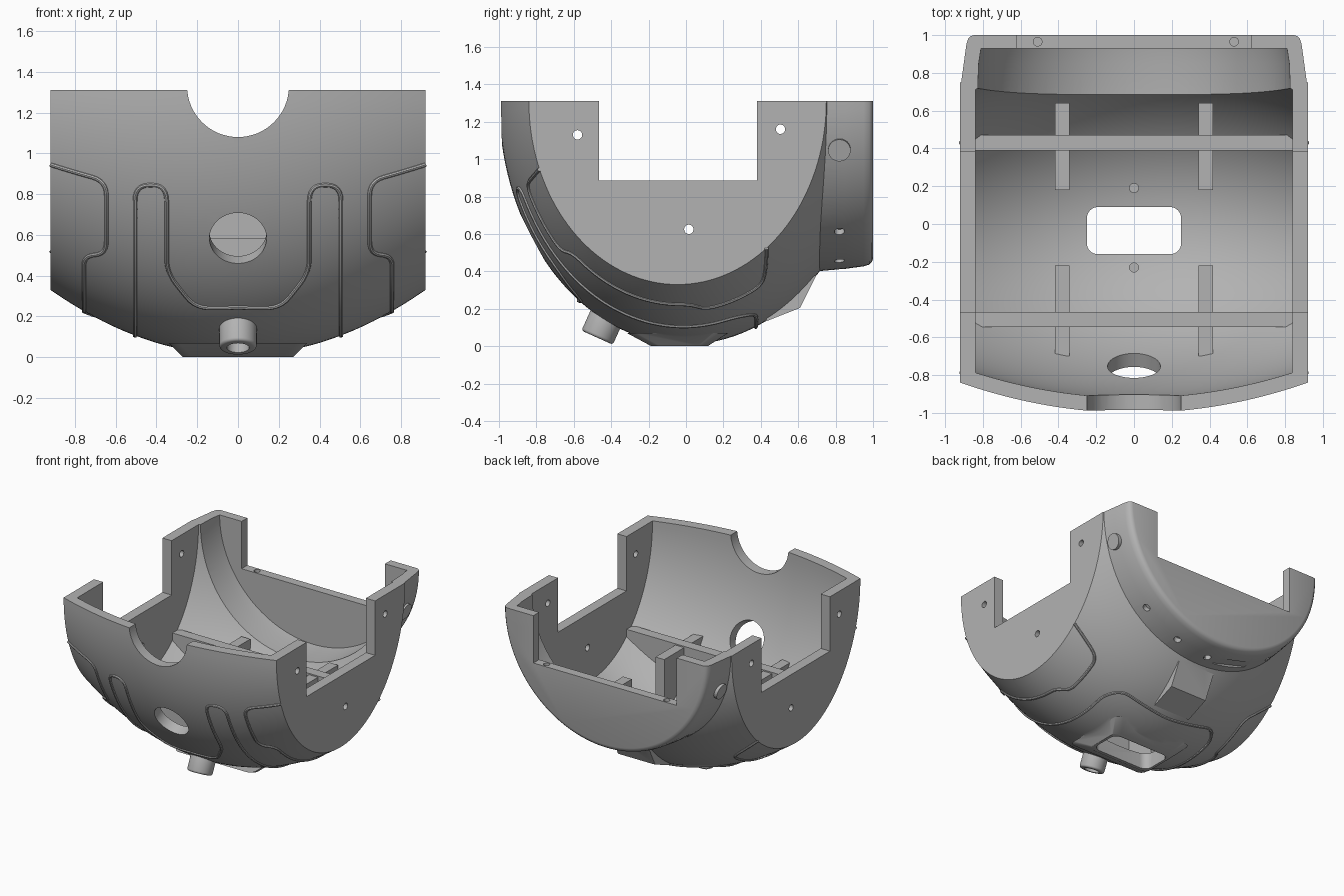
import bpy, bmesh, math
from math import sin, cos, pi
from mathutils import Vector

if "Cube" in bpy.data.objects:
    bpy.data.objects.remove(bpy.data.objects["Cube"], do_unlink=True)

TOP = 1.31
HALF = 0.92

grey = bpy.data.materials.new("plain grey")
grey.use_nodes = True
grey.diffuse_color = (0.45, 0.45, 0.45, 1)
grey.node_tree.nodes["Principled BSDF"].inputs["Base Color"].default_value = (0.45, 0.45, 0.45, 1)


# ---- helpers -------------------------------------------------------------
def activate(ob):
    bpy.ops.object.select_all(action='DESELECT')
    ob.select_set(True)
    bpy.context.view_layer.objects.active = ob


def loft(name, sections):
    """Closed solid through matching polygon sections."""
    bm = bmesh.new()
    rings = [[bm.verts.new(p) for p in s] for s in sections]
    n = len(rings[0])
    for a, b in zip(rings, rings[1:]):
        for i in range(n):
            j = (i + 1) % n
            bm.faces.new((a[i], a[j], b[j], b[i]))
    bm.faces.new(rings[0])
    bm.faces.new(rings[-1][::-1])
    bmesh.ops.recalc_face_normals(bm, faces=bm.faces)
    mesh = bpy.data.meshes.new(name)
    bm.to_mesh(mesh)
    bm.free()
    ob = bpy.data.objects.new(name, mesh)
    bpy.context.collection.objects.link(ob)
    return ob


def box(name, x, y, z, turn=0):
    lo, hi = Vector((x[0], y[0], z[0])), Vector((x[1], y[1], z[1]))
    bpy.ops.mesh.primitive_cube_add(size=1, location=(lo + hi) / 2, rotation=(0, turn, 0))
    ob = bpy.context.object
    ob.name, ob.scale = name, hi - lo
    return ob


def rod(name, centre, axis, radius, length, sides=40):
    turn = Vector(axis).to_track_quat('Z', 'Y').to_euler()
    bpy.ops.mesh.primitive_cylinder_add(vertices=sides, radius=radius, depth=length,
                                        location=centre, rotation=turn)
    bpy.context.object.name = name
    return bpy.context.object


def combine(ob, other, operation='DIFFERENCE', keep=False):
    bpy.context.view_layer.update()
    activate(ob)
    mod = ob.modifiers.new("combine", 'BOOLEAN')
    mod.operation, mod.solver, mod.object = operation, 'EXACT', other
    bpy.ops.object.modifier_apply(modifier=mod.name)
    if not keep:
        bpy.data.objects.remove(other, do_unlink=True)


def finish(ob):
    ob.data.materials.clear()
    ob.data.materials.append(grey)
    activate(ob)
    bpy.ops.object.shade_smooth_by_angle(angle=math.radians(32))


# ---- bowl surface: an ellipse that shrinks towards the flat sides ---------
def bowl_point(x, t, inset=0.0):
    f = (x / HALF) ** 2
    return Vector((x, -0.045 * f - (1 - 0.205 * f - inset) * cos(t),
                   TOP - (1.3 - 0.32 * f - inset) * sin(t)))


def bowl_solid(name, half, inset, top):
    sections = []
    for i in range(37):
        x = half * (i / 18 - 1)
        arc = [bowl_point(x, pi * k / 72, inset) for k in range(73)]
        sections.append([Vector((x, arc[0].y, top))] + arc + [Vector((x, arc[-1].y, top))])
    return loft(name, sections)


def rim_solid(name, rx, rz, top, steps, lean=0.0):
    """U-shaped rear band: steps are (y, scale) pairs."""
    sections = []
    for n, (y, s) in enumerate(steps):
        arc = [(rx * s * cos(pi * k / 64), TOP - rz * s * sin(pi * k / 64)) for k in range(65)]
        arc = [(arc[0][0], top)] + arc + [(arc[-1][0], top)]
        tilt = lean if n == 0 else 0
        sections.append([Vector((x, y + tilt * (z - 0.4), z)) for x, z in arc])
    return loft(name, sections)


def rounded_rect(hx, hy, cy, r, z):
    pts = []
    for q, (sx, sy) in enumerate(((1, 1), (-1, 1), (-1, -1), (1, -1))):
        for k in range(9):
            a = pi / 2 * (q + k / 8)
            pts.append(Vector((sx * (hx - r) + r * cos(a), cy + sy * (hy - r) + r * sin(a), z)))
    return pts


# ---- main shell ----------------------------------------------------------
shell = bowl_solid("shell", HALF, 0, 1.37)
combine(shell, rim_solid("rear_rim", 0.915, 0.91, 1.41,
        [(0.69, 1), (0.85, 0.985), (0.95, 0.97), (0.98, 0.96), (0.994, 0.945), (1.0, 0.925)], 0.065), 'UNION')
combine(shell, loft("bottom_pad", [rounded_rect(0.27, 0.15, -0.035, 0.05, 0),
                                   rounded_rect(0.34, 0.27, -0.045, 0.05, 0.07)]), 'UNION')
wedge = [(0.42, 0.13), (0.61, 0.205), (0.7, 0.385), (0.63, 0.34), (0.46, 0.19)]
combine(shell, loft("rear_wedge", [[Vector((x, y, z)) for y, z in wedge] for x in (-0.16, 0.16)]), 'UNION')

# hollow inside and open top
combine(shell, bowl_solid("cavity", 0.84, 0.08, 1.5))
combine(shell, rim_solid("rim_cavity", 0.835, 0.82, 1.53, [(0.5, 1), (0.85, 0.985), (0.93, 0.97)]))
combine(shell, box("top_cut", (-2, 2), (-2, 2), (TOP, 2)))

# notches in the sides, back and front
combine(shell, box("side_notch", (-2, 2), (-0.465, 0.38), (0.885, 2)))
combine(shell, box("back_notch", (-0.62, 0.62), (0.8, 1.2), (0.94, 2)))
combine(shell, rod("front_notch", (0, -0.9, 1.33), (0, 1, 0), 0.25, 0.6, 64))

# front port and bottom opening
combine(shell, rod("front_port", (0, -0.8, 0.595), (0, -0.89, -0.45), 0.14, 0.4, 64))
combine(shell, loft("bottom_opening", [rounded_rect(0.25, 0.125, -0.035, 0.06, z) for z in (-0.1, 0.3)]))

# screw holes through the sides, in the floor and on the back wall
for y, z in ((-0.58, 1.13), (0.505, 1.16), (0.015, 0.625)):
    combine(shell, rod("side_hole", (0, y, z), (1, 0, 0), 0.025, 2.4, 24))
for y in (0.19, -0.23):
    combine(shell, rod("floor_hole", (0, y, 0.16), (0, 0, 1), 0.024, 0.18, 24))
for x in (-0.51, 0.53):
    combine(shell, rod("back_hole", (x, 0.965, 0.94), (0, 0, 1), 0.023, 0.1, 24))

# small holes and a shallow slot around the rear rim
for degrees in (51, 72, 90, 129):
    a = math.radians(degrees)
    combine(shell, rod("rim_hole", (0.9 * cos(a), 0.82, TOP - 0.89 * sin(a)),
                       (cos(a), 0, -sin(a)), 0.027, 0.06, 24))
combine(shell, box("rim_slot", (-0.39, -0.08), (0.78, 0.87), (0.425, 0.455), math.radians(15)))
finish(shell)

# ---- inner ribs, trimmed to the bowl -------------------------------------
trimmer = bowl_solid("rib_trimmer", 0.88, 0.04, 1.4)
ribs = [box("rear_cross_rib", (-0.86, 0.86), (0.39, 0.47), (0, 0.585)),
        box("front_cross_rib", (-0.86, 0.86), (-0.545, -0.465), (0, 0.585))]
for side in (-1, 1):
    x = (side * 0.38 - 0.038, side * 0.38 + 0.038)
    ribs.append(box("rear_long_rib", x, (0.18, 0.64), (0, 0.575)))
    ribs.append(box("front_long_rib", x, (-0.7, -0.22), (0, 0.575)))
for rib in ribs:
    combine(rib, trimmer, 'INTERSECT', keep=True)
    finish(rib)
bpy.data.objects.remove(trimmer, do_unlink=True)

# ---- drain nozzle and side buttons ---------------------------------------
axis = Vector((0, 0.41, 0.91)).normalized()
tip = Vector((0, -0.475, 0.046))
nozzle = rod("nozzle", tip + axis * 0.08, axis, 0.092, 0.16, 48)
activate(nozzle)
bevel = nozzle.modifiers.new("round", 'BEVEL')
bevel.width, bevel.segments = 0.015, 3
bpy.ops.object.modifier_apply(modifier=bevel.name)
combine(nozzle, rod("nozzle_bore", tip, axis, 0.055, 0.2, 48))
finish(nozzle)
for side in (-1, 1):
    finish(rod("rim_button", (side * 0.85, 0.82, 1.055), (side, 0, -0.25), 0.06, 0.07))


# ---- raised panel lines on the bowl --------------------------------------
def at_height(x, z):
    return Vector((x, math.asin((TOP - z) / (1.3 - 0.32 * (x / HALF) ** 2))))


def at_depth(x, y):
    f = (x / HALF) ** 2
    return Vector((x, math.acos(-(y + 0.045 * f) / (1 - 0.205 * f))))


def panel_line(name, pts, radius=0.07):
    path = [pts[0]]
    for a, p, b in zip(pts, pts[1:], pts[2:]):
        start = p + (a - p) * min(0.48, radius / (a - p).length)
        end = p + (b - p) * min(0.48, radius / (b - p).length)
        path += [start * (1 - u) ** 2 + p * 2 * u * (1 - u) + end * u * u
                 for u in (k / 6 for k in range(7))]
    path.append(pts[-1])
    fine = []
    for a, b in zip(path, path[1:]):
        steps = max(1, int((b - a).length / 0.04))
        fine += [a.lerp(b, k / steps) for k in range(steps)]
    fine.append(path[-1])
    curve = bpy.data.curves.new(name, 'CURVE')
    curve.dimensions = '3D'
    curve.bevel_depth, curve.bevel_resolution, curve.use_fill_caps = 0.011, 2, True
    line = curve.splines.new('POLY')
    line.points.add(len(fine) - 1)
    for point, p in zip(line.points, fine):
        point.co = (*bowl_point(p.x, p.y), 1)
    ob = bpy.data.objects.new(name, curve)
    bpy.context.collection.objects.link(ob)
    activate(ob)
    bpy.ops.object.convert(target='MESH')
    finish(bpy.context.object)


def flip(pts):
    return [Vector((-p.x, p.y)) for p in pts]


half = [at_height(0, 0.245), at_height(0.21, 0.245), at_height(0.35, 0.42), at_height(0.35, 0.845),
        at_height(0.505, 0.845), at_depth(0.505, 0.26), at_depth(0.42, 0.37), at_depth(0, 0.37)]
panel_line("centre_panel_line", half + flip(half)[-2:0:-1] + half[:1])

edge = [at_height(0.92, 0.945), at_height(0.645, 0.865), at_height(0.645, 0.51), at_height(0.755, 0.5),
        at_depth(0.755, 0.02), at_depth(0.69, 0.1), at_depth(0.69, 0.41), at_depth(0.92, 0.43)]
panel_line("left_panel_line", edge)
panel_line("right_panel_line", flip(edge))
